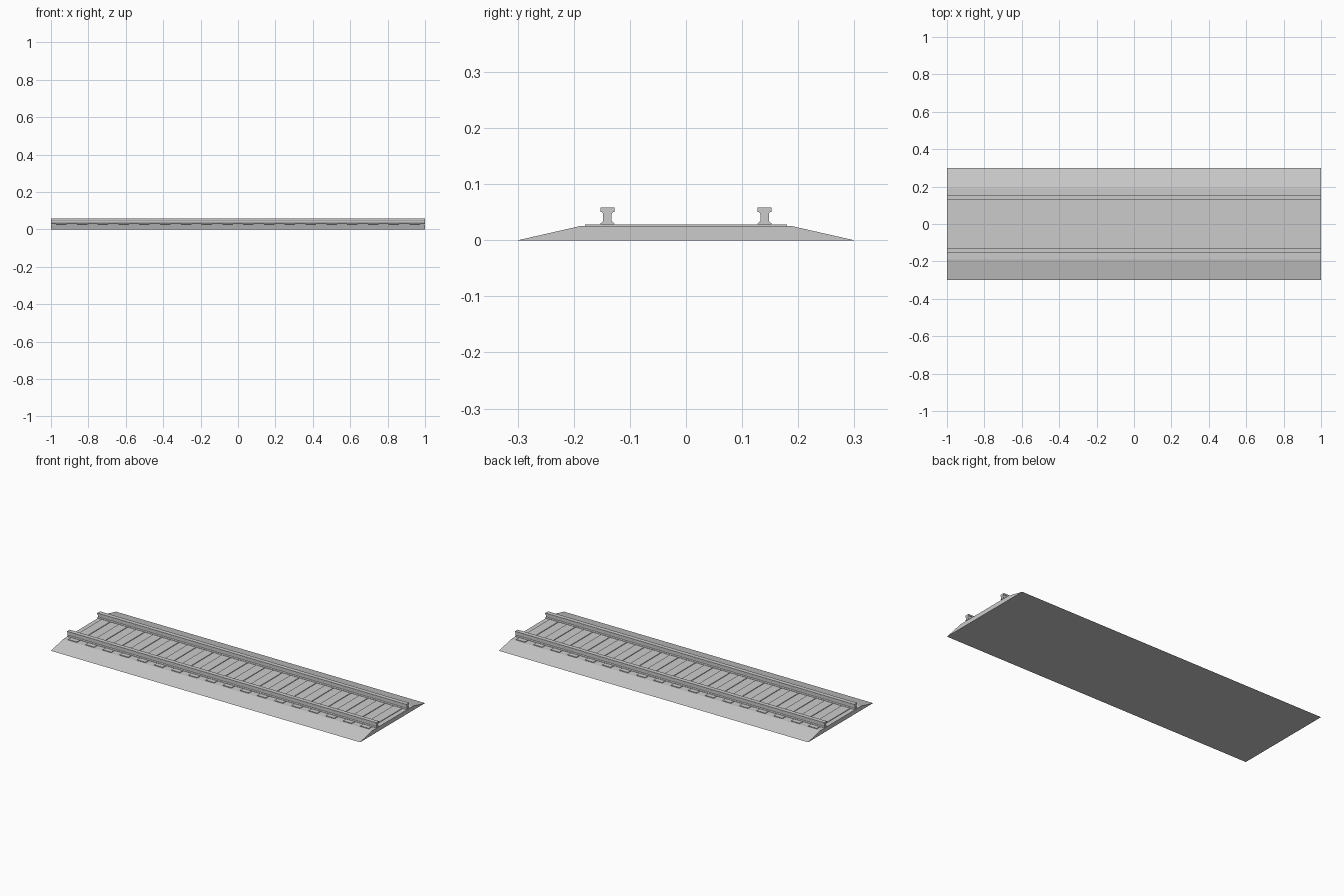
import bpy, bmesh

if "Cube" in bpy.data.objects:
    bpy.data.objects.remove(bpy.data.objects["Cube"])


def extrude_x(name, profile, x0, x1):
    """Closed (y, z) profile swept along x, with capped ends."""
    bm = bmesh.new()
    face = bm.faces.new([bm.verts.new((x0, y, z)) for y, z in profile])
    out = bmesh.ops.extrude_face_region(bm, geom=[face])
    moved = [g for g in out["geom"] if isinstance(g, bmesh.types.BMVert)]
    bmesh.ops.translate(bm, verts=moved, vec=(x1 - x0, 0, 0))
    bmesh.ops.recalc_face_normals(bm, faces=bm.faces)
    mesh = bpy.data.meshes.new(name)
    bm.to_mesh(mesh)
    bm.free()
    obj = bpy.data.objects.new(name, mesh)
    bpy.context.collection.objects.link(obj)
    return obj


def symmetric(half, offset=0.0):
    """Mirror a half outline (listed bottom to top) about y = offset."""
    return ([(offset + y, z) for y, z in half]
            + [(offset - y, z) for y, z in reversed(half)])


# Gravel bed with sloping shoulders
extrude_x("ballast_bed", symmetric([(0.30, 0), (0.19, 0.025)]), -1, 1)

# Evenly spaced sleepers, mostly sunk into the bed
COUNT, WIDTH = 18, 0.056
PITCH = 2 / COUNT
for i in range(COUNT):
    x = -1 + PITCH * (i + 0.5)
    extrude_x(f"sleeper_{i + 1}", symmetric([(0.18, 0.012), (0.18, 0.0285)]),
              x - WIDTH / 2, x + WIDTH / 2)

# Pair of rails: foot, web and head
rail_half = [(0.0125, 0.028), (0.0125, 0.030), (0.0075, 0.034),
             (0.0075, 0.047), (0.0095, 0.050), (0.0125, 0.050), (0.0125, 0.058)]
for name, y in (("rail_front", -0.14), ("rail_back", 0.14)):
    extrude_x(name, symmetric(rail_half, y), -1, 1)
